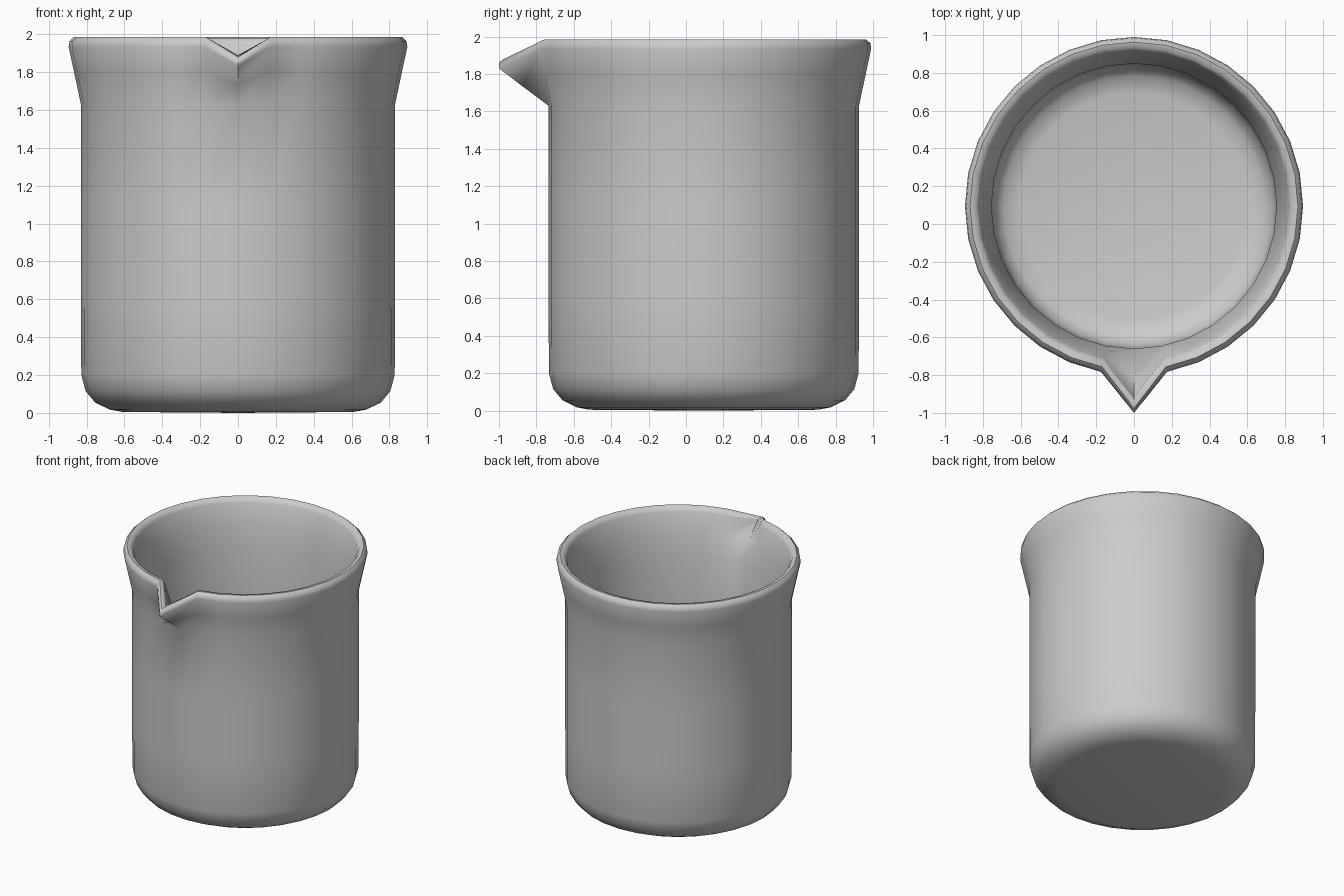
import bpy, bmesh
from math import sin, cos, pi

if "Cube" in bpy.data.objects:
    bpy.data.objects.remove(bpy.data.objects["Cube"])

SEGS = 32
CY = 0.095

# wall profile from underside centre, up the outside, over the rim, down inside:
# (radius, z, spout (y, z) for the front column or None)
profile = [
    (0.61, 0.005, None), (0.68, 0.018, None), (0.755, 0.055, None),
    (0.805, 0.115, None), (0.828, 0.20, None), (0.83, 0.60, None),
    (0.83, 1.10, None), (0.83, 1.63, None),
    (0.866, 1.80, (-0.875, 1.735)),
    (0.895, 1.935, (-1.0, 1.83)),
    (0.89, 1.965, (-1.0, 1.86)),
    (0.868, 1.985, (-0.975, 1.88)),
    (0.838, 1.98, (-0.94, 1.89)),
    (0.82, 1.95, (-0.92, 1.875)),
    (0.79, 1.80, (-0.80, 1.765)),
    (0.755, 1.63, None), (0.755, 1.10, None), (0.755, 0.60, None),
    (0.753, 0.22, None), (0.735, 0.15, None), (0.69, 0.10, None),
    (0.60, 0.078, None),
]

bm = bmesh.new()
rings = []
for r, z, spout in profile:
    ring = []
    for i in range(SEGS):
        a = -pi / 2 + 2 * pi * i / SEGS
        co = (r * cos(a), CY + r * sin(a), z)
        if i == 0 and spout:  # front column is pulled out into the pouring lip
            co = (0, spout[0], spout[1])
        ring.append(bm.verts.new(co))
    rings.append(ring)

# skin between rings
for lo, hi in zip(rings, rings[1:]):
    for i in range(SEGS):
        j = (i + 1) % SEGS
        bm.faces.new((lo[i], lo[j], hi[j], hi[i]))

# underside and inner floor
for ring, z in ((rings[0], 0.0), (rings[-1], 0.075)):
    c = bm.verts.new((0, CY, z))
    for i in range(SEGS):
        bm.faces.new((ring[i], ring[(i + 1) % SEGS], c))
bmesh.ops.recalc_face_normals(bm, faces=bm.faces)

mesh = bpy.data.meshes.new("beaker")
bm.to_mesh(mesh)
bm.free()
beaker = bpy.data.objects.new("beaker", mesh)
bpy.context.collection.objects.link(beaker)
bpy.context.view_layer.objects.active = beaker
beaker.select_set(True)
bpy.ops.object.shade_smooth_by_angle(angle=0.9)
